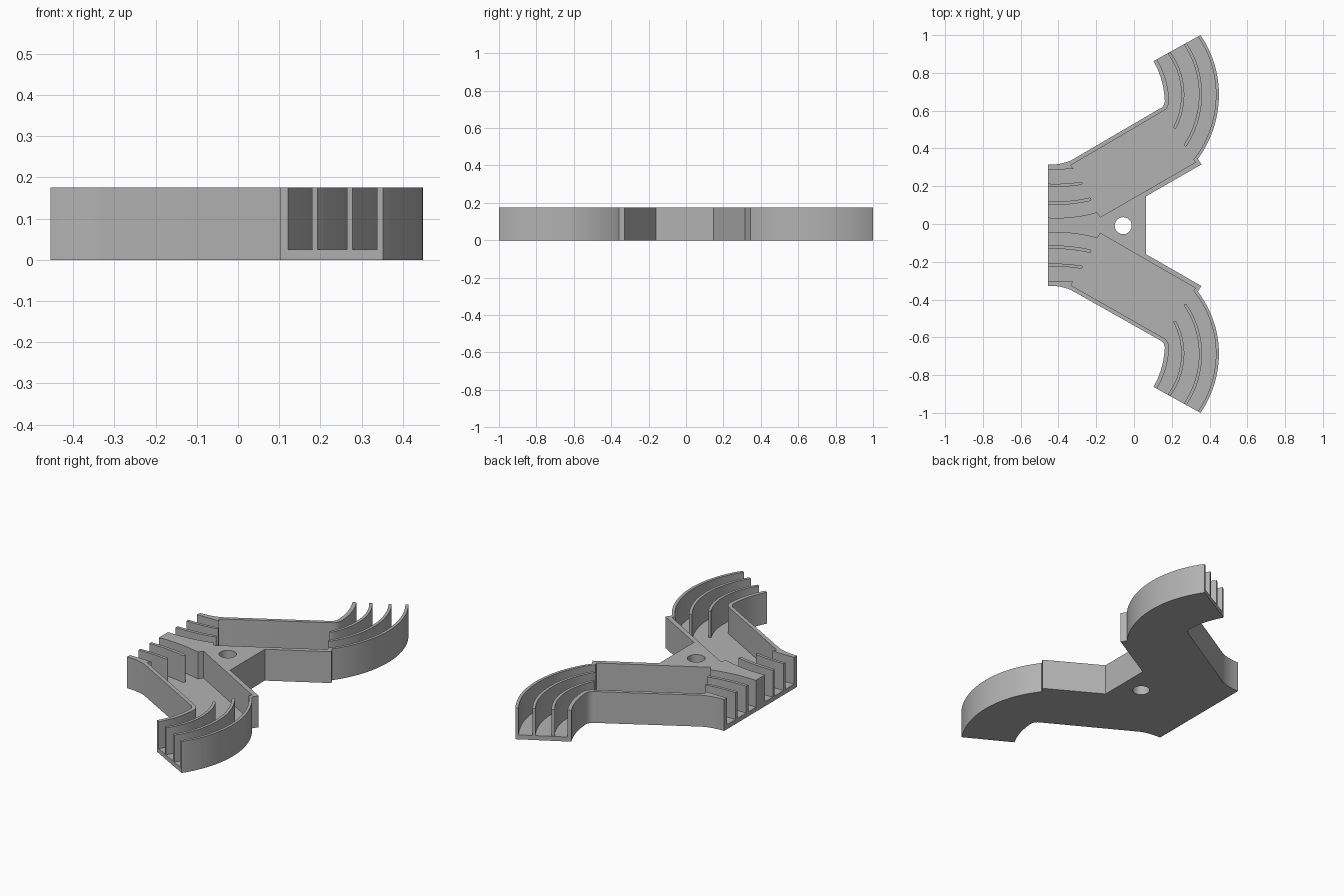
import bpy, bmesh, math
from mathutils import Vector

if "Cube" in bpy.data.objects:
    bpy.data.objects.remove(bpy.data.objects["Cube"])

HEIGHT, FLOOR = 0.175, 0.025

grey = bpy.data.materials.new("plain grey")
grey.use_nodes = True
grey.diffuse_color = (0.45, 0.45, 0.45, 1)
grey.node_tree.nodes["Principled BSDF"].inputs["Base Color"].default_value = grey.diffuse_color


def arc(a, m, b, n=20):
    """Circular arc from a through m to b."""
    (ax, ay), (mx, my), (bx, by) = a, m, b
    d = 2 * (ax * (my - by) + mx * (by - ay) + bx * (ay - my))
    sa, sm, sb = ax * ax + ay * ay, mx * mx + my * my, bx * bx + by * by
    cx = (sa * (my - by) + sm * (by - ay) + sb * (ay - my)) / d
    cy = (sa * (bx - mx) + sm * (ax - bx) + sb * (mx - ax)) / d
    t0, t1 = math.atan2(ay - cy, ax - cx), math.atan2(by - cy, bx - cx)
    r, sweep = math.hypot(ax - cx, ay - cy), (t1 - t0 + math.pi) % math.tau - math.pi
    return [(cx + r * math.cos(t0 + sweep * i / n), cy + r * math.sin(t0 + sweep * i / n))
            for i in range(n + 1)]


def place(p, side):
    """Put a point on one side; the hub sits slightly off the centre line."""
    x, y = p
    return x, side * y - 0.0065 * min(1, max(0, (0.7 - y) / 0.3))


def prism(name, outline, z0, z1):
    bm = bmesh.new()
    face = bm.faces.new([bm.verts.new((x, y, z0)) for x, y in outline])
    top = bmesh.ops.extrude_face_region(bm, geom=[face])["geom"]
    bmesh.ops.translate(bm, vec=(0, 0, z1 - z0),
                        verts=[v for v in top if isinstance(v, bmesh.types.BMVert)])
    bmesh.ops.recalc_face_normals(bm, faces=bm.faces)
    mesh = bpy.data.meshes.new(name)
    bm.to_mesh(mesh)
    bm.free()
    ob = bpy.data.objects.new(name, mesh)
    bpy.context.collection.objects.link(ob)
    mesh.materials.append(grey)
    return ob


def strip(path, width, round_end=True):
    """Constant-width band along a path, its last end rounded."""
    pts = [Vector(p) for p in path]
    left, right = [], []
    for i, p in enumerate(pts):
        t = (pts[min(i + 1, len(pts) - 1)] - pts[max(i - 1, 0)]).normalized()
        n = Vector((-t.y, t.x)) * width / 2
        left.append(p + n)
        right.append(p - n)
    cap = []
    if round_end:
        for k in range(1, 6):
            a = math.pi * k / 6
            cap.append(pts[-1] + n * math.cos(a) + t * math.sin(a) * width / 2)
    return [tuple(p) for p in left + cap + right[::-1]]


# Shared curves of the upper arm
entry_outer = arc((-0.455, 0.321), (-0.39, 0.326), (-0.335, 0.342), 8)
bend_outer = (arc((0.135, 0.612), (0.158, 0.633), (0.162, 0.665), 6)
              + arc((0.162, 0.665), (0.146, 0.76), (0.103, 0.862), 12)[1:])
bend_inner = (arc((0.167, 0.607), (0.182, 0.632), (0.185, 0.665), 6)
              + arc((0.185, 0.665), (0.166, 0.77), (0.121, 0.872), 12)[1:])
sweep_outer = arc((0.352, 1.0), (0.449, 0.66), (0.333, 0.345), 32)
sweep_inner = arc((0.338, 0.992), (0.433, 0.66), (0.315, 0.348), 32)
tongue = arc((-0.455, 0.04), (-0.31, 0.045), (-0.195, 0.069), 10)

# Raised side of the hub, from the tongue along the angled wall to its end
hub_side = tongue + [(-0.178, 0.043), (0.325, 0.333), (0.314, 0.35),
                     (0.338, 0.351), (0.357, 0.322), (0.063, 0.153)]

# Floor plate outline, both arms together
arm_floor = entry_outer + bend_outer + sweep_outer + [(0.338, 0.351), (0.357, 0.322), (0.063, 0.153)]
both = lambda half: ([place(p, 1) for p in half]
                     + [place(p, -1) for p in reversed(half)])
floor = prism("floor_plate", both(arm_floor), 0, FLOOR)
hub = prism("solid_hub", both(hub_side), FLOOR, HEIGHT)

# Round hole through the hub
hole = prism("hole_cutter", [(-0.057 + 0.045 * math.cos(math.tau * i / 40),
                              -0.009 + 0.045 * math.sin(math.tau * i / 40))
                             for i in range(40)], -0.1, HEIGHT + 0.1)
hole.hide_render = True
hole.hide_set(True)
for ob in (floor, hub):
    cut = ob.modifiers.new("hole", "BOOLEAN")
    cut.operation, cut.solver, cut.object = "DIFFERENCE", "EXACT", hole

# Walls and guide ribs, one set for each arm
parts = {
    "outer_side_wall": entry_outer + bend_outer + bend_inner[::-1]
    + [(-0.335, 0.317), (-0.32, 0.297), (-0.39, 0.296), (-0.455, 0.296)],
    "sweep_wall": sweep_outer + sweep_inner[::-1],
    "long_sweep_rib": strip(arc((0.271, 0.954), (0.352, 0.68), (0.273, 0.425)), 0.016),
    "short_sweep_rib": strip(arc((0.186, 0.905), (0.258, 0.7), (0.217, 0.516)), 0.016),
    "long_entry_rib": strip(arc((-0.455, 0.117), (-0.34, 0.12), (-0.235, 0.137), 10), 0.018),
    "short_entry_rib": strip(arc((-0.455, 0.212), (-0.36, 0.213), (-0.28, 0.222), 10), 0.016),
}
solids = [floor, hub]
for side, word in ((1, "back"), (-1, "front")):
    for name, outline in parts.items():
        solids.append(prism(f"{word}_{name}", [place(p, side) for p in outline], FLOOR, HEIGHT))

# Smooth the curved sides, keep the corners crisp
bpy.ops.object.select_all(action="DESELECT")
for ob in solids:
    ob.select_set(True)
bpy.context.view_layer.objects.active = floor
bpy.ops.object.shade_smooth_by_angle(angle=math.radians(25))
